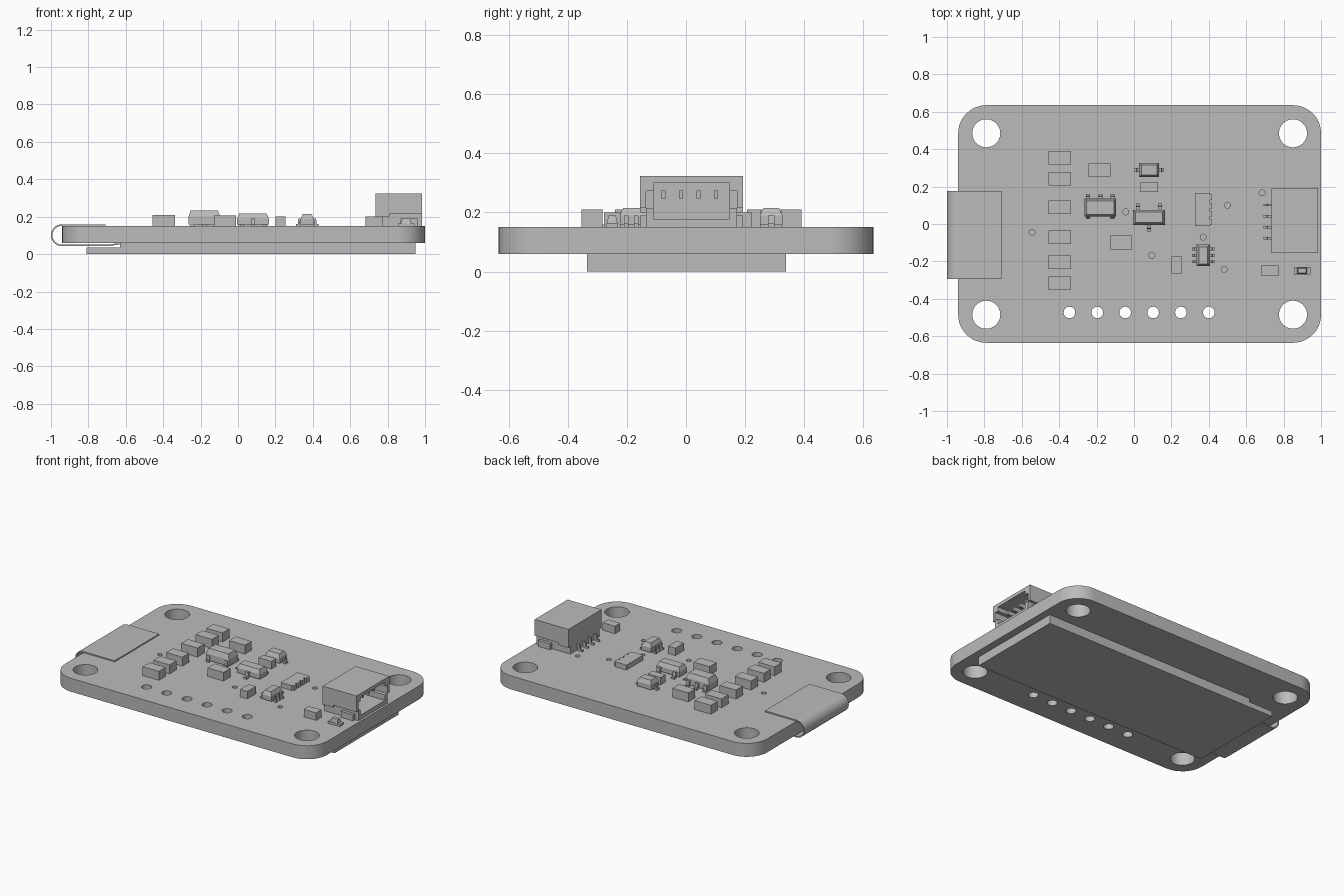
import bpy, bmesh
from math import pi, sin, cos, radians
from mathutils import Vector

old = bpy.data.objects.get("Cube")
if old:
    bpy.data.objects.remove(old, do_unlink=True)

grey = bpy.data.materials.new("plain grey")
grey.use_nodes = True
GREY = (0.5, 0.5, 0.5, 1)
grey.diffuse_color = GREY
for node in grey.node_tree.nodes:
    if node.type == 'BSDF_PRINCIPLED':
        node.inputs["Base Color"].default_value = GREY

TOP = 0.15      # upper face of the board
BASE = 0.06     # lower face of the board


def finish(name, bm, smooth=False):
    bmesh.ops.recalc_face_normals(bm, faces=bm.faces)
    mesh = bpy.data.meshes.new(name)
    bm.to_mesh(mesh)
    bm.free()
    mesh.materials.append(grey)
    if smooth:
        mesh.shade_smooth()
        mesh.set_sharp_from_angle(angle=radians(35))
    obj = bpy.data.objects.new(name, mesh)
    bpy.context.collection.objects.link(obj)
    return obj


def add_box(bm, x0, x1, y0, y1, z0, z1, taper=0.0):
    """Box whose top is drawn in by taper on every side."""
    size = Vector((x1 - x0, y1 - y0, z1 - z0))
    mid = Vector((x0 + x1, y0 + y1, z0 + z1)) / 2
    for v in bmesh.ops.create_cube(bm, size=1)["verts"]:
        side = v.co.copy()
        v.co = Vector([a * b for a, b in zip(side, size)]) + mid
        if side.z > 0:
            v.co.x -= taper * (1 if side.x > 0 else -1)
            v.co.y -= taper * (1 if side.y > 0 else -1)


def box(name, *dims):
    bm = bmesh.new()
    add_box(bm, *dims)
    return finish(name, bm)


def add_prism(bm, points, offset):
    face = bm.faces.new([bm.verts.new(p) for p in points])
    new = bmesh.ops.extrude_face_region(bm, geom=[face])["geom"]
    bmesh.ops.translate(bm, vec=offset, verts=[g for g in new if isinstance(g, bmesh.types.BMVert)])


def add_pin(bm, x, y, dx, dy, reach=0.025, width=0.022, rise=0.04):
    """Bent lead that leaves a body at (x, y) towards (dx, dy)."""
    out, side = Vector((dx, dy, 0)), Vector((-dy, dx, 0)) * width
    start = Vector((x, y, TOP)) - side / 2
    shape = [(-0.02, rise), (reach * 0.5, rise), (reach * 0.6, 0.012), (reach, 0.012),
             (reach, 0), (reach * 0.2, 0), (reach * 0.1, rise - 0.012), (-0.02, rise - 0.012)]
    add_prism(bm, [start + out * a + Vector((0, 0, b)) for a, b in shape], side)


def chip(name, x0, x1, y0, y1, top, pins):
    """Moulded package with a tapered upper half and bent leads."""
    bm = bmesh.new()
    mid = TOP + 0.6 * (top - TOP)
    add_box(bm, x0, x1, y0, y1, TOP + 0.008, mid)
    add_box(bm, x0, x1, y0, y1, mid, top, 0.012)
    for pin in pins:
        add_pin(bm, *pin)
    return finish(name, bm)


def ring(x, y, r, n):
    return [(x + r * cos(2 * pi * i / n), y + r * sin(2 * pi * i / n)) for i in range(n)]


# Board outline with rounded corners, and every hole
outline = []
for k, (cx, cy) in enumerate([(0.85, 0.485), (-0.79, 0.485), (-0.79, -0.485), (0.85, -0.485)]):
    outline += [(cx + 0.15 * cos(a), cy + 0.15 * sin(a))
                for a in [(k + i / 12) * pi / 2 for i in range(13)]]
loops = [outline]
loops += [ring(x, y, 0.075, 40) for x in (-0.79, 0.85) for y in (-0.485, 0.485)]
loops += [ring(-0.345 + 0.149 * i, -0.473, 0.031, 24) for i in range(6)]
loops += [ring(x, y, 0.016, 16) for x, y in
          [(-0.545, -0.045), (-0.045, 0.065), (0.5, 0.1), (0.37, -0.07),
           (0.095, -0.167), (0.482, -0.242), (0.685, 0.167)]]
curve = bpy.data.curves.new("board_outline", 'CURVE')
curve.dimensions, curve.fill_mode = '2D', 'BOTH'
curve.extrude = (TOP - BASE) / 2
for loop in loops:
    spline = curve.splines.new('POLY')
    spline.points.add(len(loop) - 1)
    spline.use_cyclic_u = True
    for p, (x, y) in zip(spline.points, loop):
        p.co = (x, y, 0, 1)
helper = bpy.data.objects.new("board_outline", curve)
bpy.context.collection.objects.link(helper)
bpy.context.view_layer.update()
flat = bpy.data.meshes.new_from_object(helper.evaluated_get(bpy.context.evaluated_depsgraph_get()))
bpy.data.objects.remove(helper, do_unlink=True)
bm = bmesh.new()
bm.from_mesh(flat)
bpy.data.meshes.remove(flat)
bmesh.ops.remove_doubles(bm, verts=bm.verts, dist=0.0005)
bmesh.ops.translate(bm, vec=(0, 0, (TOP + BASE) / 2), verts=bm.verts)
finish("circuit_board", bm, True)

# Display panel: a long front glass and a shorter back glass
box("display_front_glass", -0.81, 0.95, -0.335, 0.338, 0, 0.036)
box("display_back_glass", -0.63, 0.95, -0.335, 0.338, 0.036, BASE)

# Flat cable folded round the board edge
bend = [(pi / 2 + pi * i / 16) for i in range(17)]


def cable_path(r):
    arc = [(-0.942 + r * cos(a), 0.101 + r * sin(a)) for a in bend]
    return [(-0.708, 0.101 + r)] + arc + [(-0.69, 0.101 - r), (-0.63, 0.111 - r)]


bm = bmesh.new()
add_prism(bm, [(x, -0.293, z) for x, z in cable_path(0.058) + cable_path(0.05)[::-1]], (0, 0.47, 0))
finish("flat_cable", bm, True)

# Small two-ended parts: centre, size, top height
for i, y in enumerate((0.355, 0.243, 0.09, -0.07, -0.205, -0.318)):
    box(f"capacitor_{i + 1}", -0.458, -0.338, y - 0.036, y + 0.036, TOP, 0.21)
for name, x, y, w, d, top in [
        ("capacitor_back", -0.185, 0.288, 0.118, 0.07, 0.21),
        ("capacitor_middle", -0.07, -0.1, 0.118, 0.075, 0.207),
        ("resistor_back", 0.08, 0.197, 0.095, 0.05, 0.2),
        ("resistor_front", 0.228, -0.22, 0.053, 0.09, 0.2),
        ("resistor_side", 0.727, -0.25, 0.092, 0.055, 0.2)]:
    box(name, x - w / 2, x + w / 2, y - d / 2, y + d / 2, TOP, top)

# Packages with leads
chip("regulator", -0.265, -0.095, 0.04, 0.135, 0.233,
     [(x, 0.135, 0, 1) for x in (-0.245, -0.18, -0.115)] +
     [(x, 0.04, 0, -1, 0.012) for x in (-0.245, -0.115)])
chip("transistor", -0.005, 0.165, -0.005, 0.076, 0.217,
     [(0.022, 0.076, 0, 1, 0.033), (0.14, 0.076, 0, 1, 0.033), (0.08, -0.005, 0, -1, 0.035)])
chip("diode", 0.028, 0.134, 0.25, 0.327, 0.215,
     [(0.028, 0.288, -1, 0), (0.134, 0.288, 1, 0)])
chip("level_shifter", 0.335, 0.405, -0.225, -0.11, 0.215,
     [(x, -0.168 + 0.034 * k, s, 0, 0.025, 0.015) for x, s in ((0.335, -1), (0.405, 1)) for k in (-1, 0, 1)])

# Resistor array with scalloped edge
bm = bmesh.new()
add_box(bm, 0.325, 0.405, -0.012, 0.165, TOP, 0.183)
for k in range(4):
    y = 0.01 + 0.0443 * k
    add_box(bm, 0.405, 0.417, y - 0.015, y + 0.015, TOP, 0.183)
finish("resistor_array", bm)

# Indicator lamp
bm = bmesh.new()
add_box(bm, 0.855, 0.943, -0.27, -0.23, TOP, 0.165)
add_box(bm, 0.872, 0.926, -0.268, -0.232, 0.165, 0.19, 0.006)
finish("indicator_lamp", bm)

# Socket shell, open towards +x, with slots in its side walls
L, R, B, F = -0.155, 0.193, 0.735, 0.985
bm = bmesh.new()
add_box(bm, B, F, L, R, 0.3, 0.323)
add_box(bm, B, F, L + 0.02, R - 0.02, TOP, 0.178)
add_box(bm, B, 0.8, L + 0.02, R - 0.02, 0.178, 0.3)
for outer, inner in ((L, L + 0.045), (R, R - 0.045)):
    s = 1 if outer < inner else -1
    for x0, x1, a, b, z0, z1 in [
            (0.81, F, outer, inner, 0.272, 0.3),
            (0.81, F, outer, inner - s * 0.025, 0.215, 0.272),
            (0.81, F, outer + s * 0.02, inner, TOP, 0.215),
            (B, 0.81, outer + s * 0.02, inner, TOP, 0.3),
            (B, 0.81, outer, outer + s * 0.02, 0.2, 0.3),
            (0.87, 0.96, outer, outer + s * 0.02, TOP, 0.19)]:
        add_box(bm, x0, x1, min(a, b), max(a, b), z0, z1)
finish("socket_shell", bm)

# Socket contacts inside and leads behind
bm = bmesh.new()
for k in range(4):
    y = -0.076 + 0.059 * k
    add_box(bm, 0.8, 0.94, y - 0.007, y + 0.007, 0.248, 0.275)
    add_pin(bm, B, y, -1, 0, 0.042, 0.012, 0.04)
finish("socket_contacts", bm)
